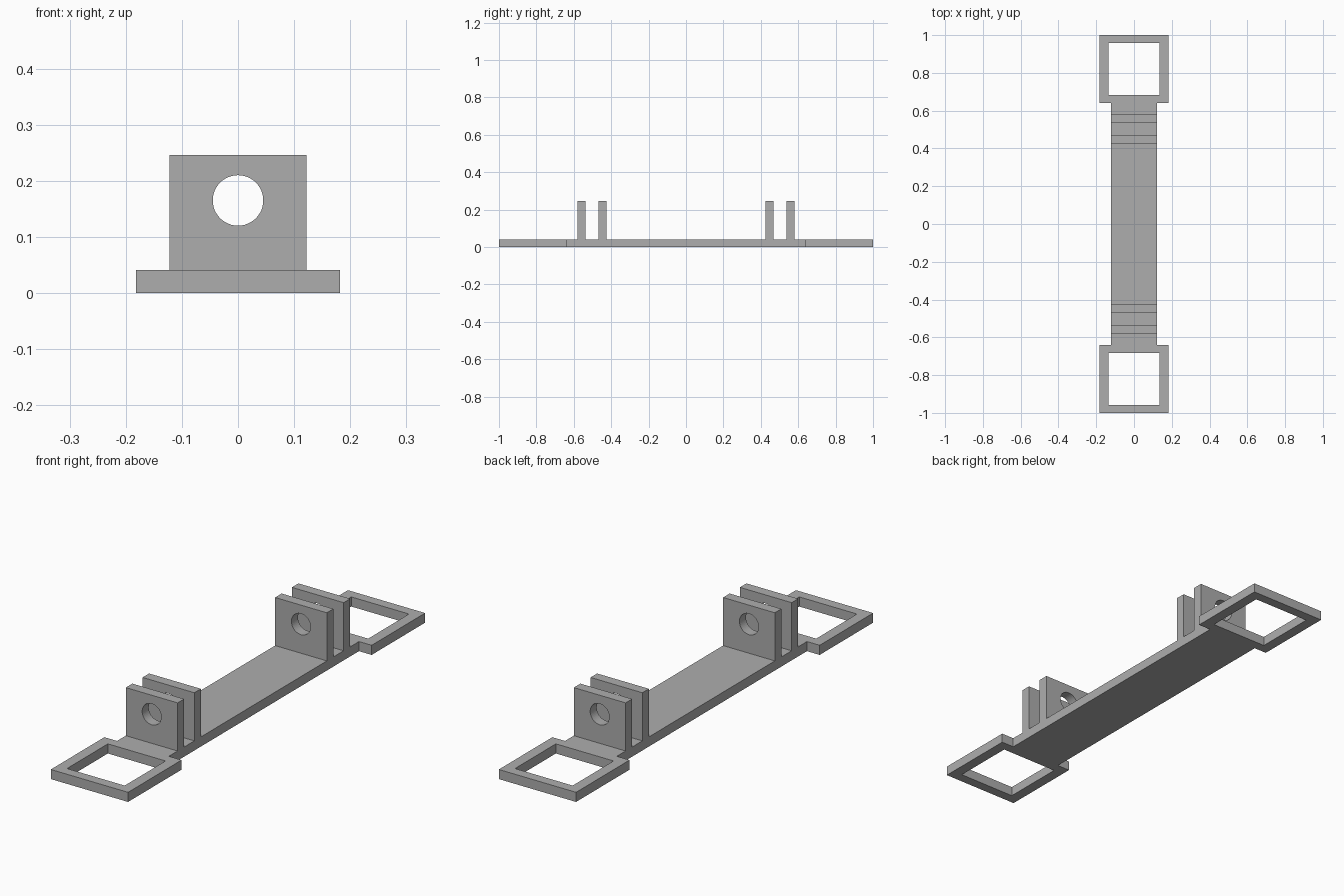
import bpy
import bmesh
from math import cos, sin, pi, radians
from mathutils import Matrix

default = bpy.data.objects.get("Cube")
if default:
    bpy.data.objects.remove(default, do_unlink=True)

GREY = (0.42, 0.42, 0.42, 1.0)
grey = bpy.data.materials.new("plain grey")
grey.use_nodes = True
grey.diffuse_color = GREY
grey.node_tree.nodes["Principled BSDF"].inputs["Base Color"].default_value = GREY

THICK = 0.041      # base plate thickness
HALF_BAR = 0.122   # half width of the bar and lugs


def rectangle(x, low, high):
    return [(-x, low), (x, low), (x, high), (-x, high)]


def circle(height, radius, sides=48):
    return [(radius * cos(2 * pi * i / sides), height + radius * sin(2 * pi * i / sides))
            for i in range(sides)]


def cut_plate(name, loops, depth, matrix):
    """Extrude an outline with holes, centred on its plane, then place it."""
    curve = bpy.data.curves.new(name, "CURVE")
    curve.dimensions = "2D"
    curve.fill_mode = "BOTH"
    curve.extrude = depth / 2
    for loop in loops:
        spline = curve.splines.new("POLY")
        spline.points.add(len(loop) - 1)
        for point, (x, y) in zip(spline.points, loop):
            point.co = (x, y, 0, 1)
        spline.use_cyclic_u = True
    temp = bpy.data.objects.new(name + " outline", curve)
    bpy.context.collection.objects.link(temp)
    graph = bpy.context.evaluated_depsgraph_get()
    mesh = bpy.data.meshes.new_from_object(temp.evaluated_get(graph))
    bpy.data.objects.remove(temp, do_unlink=True)
    bpy.data.curves.remove(curve)

    # Weld the caps to the walls and place the part
    bm = bmesh.new()
    bm.from_mesh(mesh)
    bmesh.ops.remove_doubles(bm, verts=bm.verts, dist=0.0001)
    bmesh.ops.recalc_face_normals(bm, faces=bm.faces)
    bm.transform(matrix)
    for face in bm.faces:
        face.smooth = False
        face.material_index = 0
    bm.to_mesh(mesh)
    bm.free()
    mesh.name = name
    mesh.materials.clear()
    mesh.materials.append(grey)
    obj = bpy.data.objects.new(name, mesh)
    bpy.context.collection.objects.link(obj)
    return obj


# Base: a bar widening into a square strap loop at each end
side = [(0.182, -1), (0.182, -0.64), (HALF_BAR, -0.64),
        (HALF_BAR, 0.64), (0.182, 0.64), (0.182, 1)]
outline = side + [(-x, y) for x, y in reversed(side)]
windows = [rectangle(0.136, -0.957, -0.682), rectangle(0.136, 0.682, 0.957)]
cut_plate("base_plate", [outline] + windows, THICK,
          Matrix.Translation((0, 0, THICK / 2)))

# Two pairs of upright lugs, each with a round pin hole
lug_loops = [rectangle(HALF_BAR, THICK, 0.246), circle(0.165, 0.045)]
for end, sign in (("front", -1), ("back", 1)):
    for place, y in (("inner", 0.446), ("outer", 0.559)):
        cut_plate(f"{end}_{place}_lug", lug_loops, 0.044,
                  Matrix.Translation((0, sign * y, 0)) @ Matrix.Rotation(radians(90), 4, "X"))
